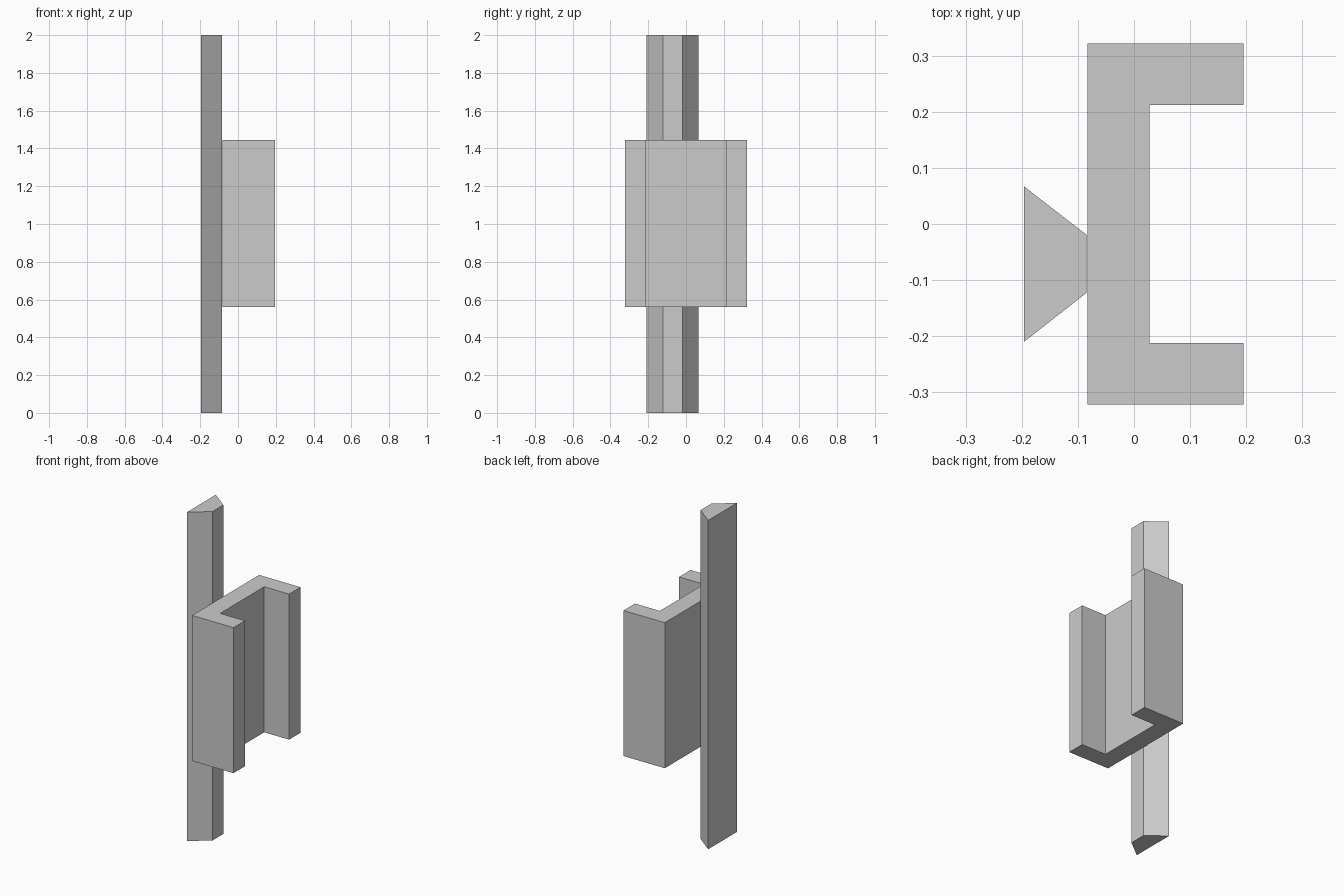
import bpy
import bmesh

cube = bpy.data.objects.get("Cube")
if cube:
    bpy.data.objects.remove(cube, do_unlink=True)

# Single plain grey material
GREY = (0.6, 0.6, 0.6, 1.0)
grey = bpy.data.materials.new("plain grey")
grey.use_nodes = True
grey.diffuse_color = GREY
grey.node_tree.nodes["Principled BSDF"].inputs["Base Color"].default_value = GREY


def extrude_profile(name, profile, bottom, top):
    """Raise a counter-clockwise xy outline into a flat-sided solid."""
    bm = bmesh.new()
    base = bm.faces.new([bm.verts.new((x, y, bottom)) for x, y in profile])
    raised = bmesh.ops.extrude_face_region(bm, geom=[base], use_keep_orig=True)
    verts = [v for v in raised["geom"] if isinstance(v, bmesh.types.BMVert)]
    bmesh.ops.translate(bm, verts=verts, vec=(0, 0, top - bottom))
    bmesh.ops.recalc_face_normals(bm, faces=bm.faces)
    mesh = bpy.data.meshes.new(name)
    bm.to_mesh(mesh)
    bm.free()
    mesh.materials.append(grey)
    obj = bpy.data.objects.new(name, mesh)
    bpy.context.collection.objects.link(obj)
    return obj


# Tall rail with a trapezoid section, set slightly toward the front
rail = [(-0.196, -0.21), (-0.085, -0.123), (-0.085, -0.019), (-0.196, 0.067)]
extrude_profile("rail", rail, 0, 2)

# Sliding C-shaped channel, open toward +x: half outline mirrored in y
half = [(-0.083, 0.322), (0.195, 0.322), (0.195, 0.212), (0.028, 0.212)]
channel = half + [(x, -y) for x, y in reversed(half)]
extrude_profile("channel", channel[::-1], 0.56, 1.445)
